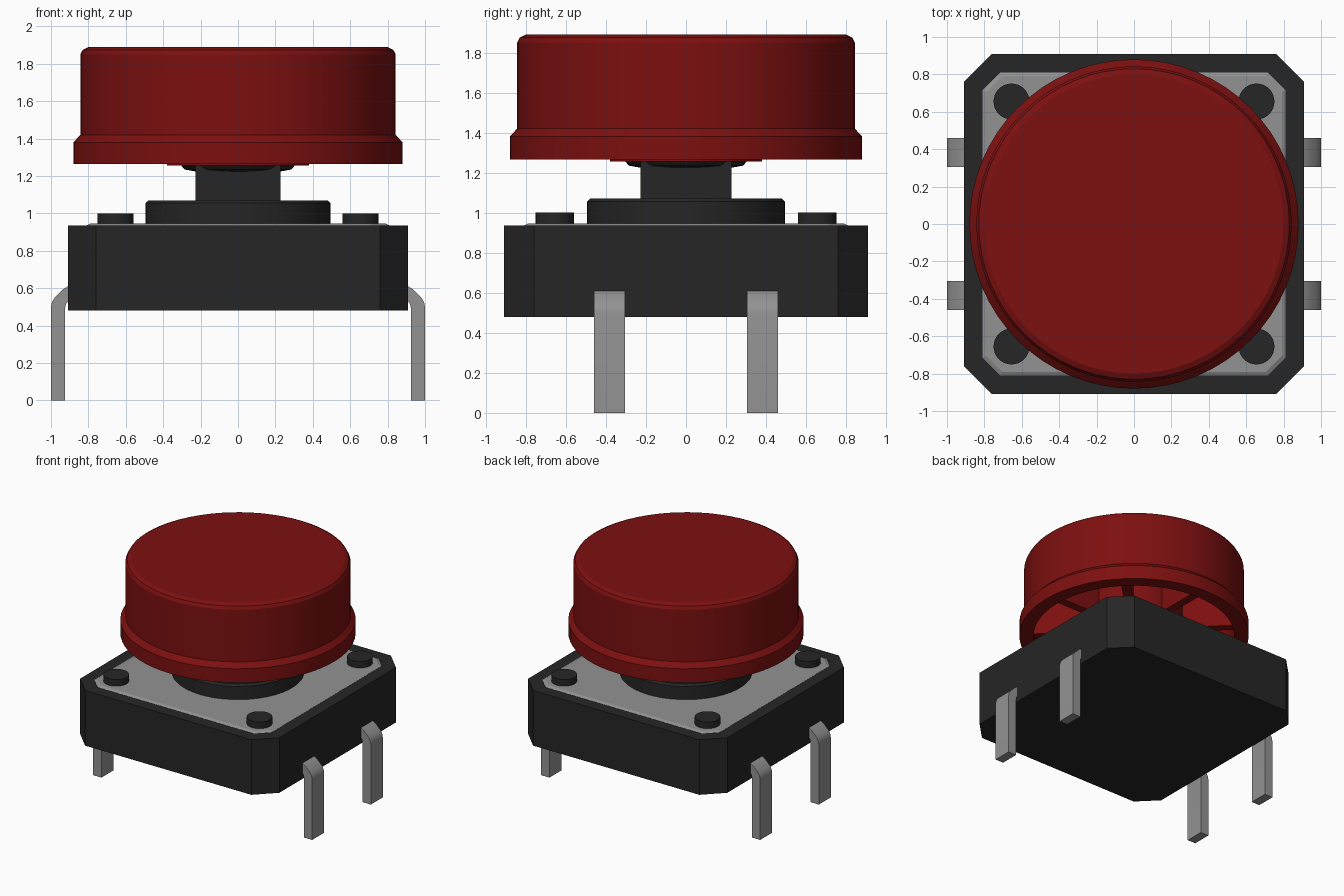
import bpy, bmesh, math
from mathutils import Matrix

cube = bpy.data.objects.get("Cube")
if cube:
    bpy.data.objects.remove(cube, do_unlink=True)


def material(name, rgb):
    m = bpy.data.materials.new(name)
    m.use_nodes = True
    m.diffuse_color = (*rgb, 1)
    m.node_tree.nodes["Principled BSDF"].inputs["Base Color"].default_value = (*rgb, 1)
    return m


RED = material("dark red plastic", (0.205, 0.005, 0.005))
BLACK = material("black plastic", (0.019, 0.019, 0.019))
GREY = material("grey metal", (0.29, 0.29, 0.29))


def finish(name, bm, mat, smooth=False):
    bmesh.ops.recalc_face_normals(bm, faces=bm.faces)
    mesh = bpy.data.meshes.new(name)
    bm.to_mesh(mesh)
    bm.free()
    mesh.materials.append(mat)
    ob = bpy.data.objects.new(name, mesh)
    bpy.context.collection.objects.link(ob)
    if smooth:
        bpy.ops.object.select_all(action='DESELECT')
        ob.select_set(True)
        bpy.context.view_layer.objects.active = ob
        bpy.ops.object.shade_smooth_by_angle(angle=math.radians(25))
    return ob


def lathe(name, profile, mat, centre=(0, 0), steps=64):
    """Spin a closed (radius, z) profile that starts and ends on the axis."""
    bm = bmesh.new()
    verts = [bm.verts.new((r, 0, z)) for r, z in profile]
    edges = [bm.edges.new(p) for p in zip(verts, verts[1:])]
    bmesh.ops.spin(bm, geom=verts + edges, cent=(0, 0, 0), axis=(0, 0, 1),
                   angle=math.tau, steps=steps, use_duplicate=False)
    bmesh.ops.remove_doubles(bm, verts=bm.verts, dist=1e-5)
    bmesh.ops.translate(bm, verts=bm.verts, vec=(*centre, 0))
    return finish(name, bm, mat, True)


def loft(name, rings, mat):
    """Stack clipped-corner squares given as (half width, corner start, z)."""
    bm = bmesh.new()
    loops = []
    for h, c, z in rings:
        pts = [(h, -c), (h, c), (c, h), (-c, h), (-h, c), (-h, -c), (-c, -h), (c, -h)]
        loops.append([bm.verts.new((x, y, z)) for x, y in pts])
    for low, high in zip(loops, loops[1:]):
        for i in range(8):
            j = (i + 1) % 8
            bm.faces.new((low[i], low[j], high[j], high[i]))
    bm.faces.new(loops[0][::-1])
    bm.faces.new(loops[-1])
    return finish(name, bm, mat)


def box(name, size, matrix, mat):
    bm = bmesh.new()
    bmesh.ops.create_cube(bm, size=1, matrix=matrix @ Matrix.Diagonal((*size, 1)))
    return finish(name, bm, mat)


# Housing and metal cover plate
loft("housing", [(0.91, 0.76, 0.48), (0.91, 0.76, 0.935)], BLACK)
loft("cover_plate", [(0.81, 0.715, 0.93), (0.81, 0.715, 0.936), (0.79, 0.705, 0.946)], GREY)

# Corner rivets
for i, (sx, sy) in enumerate([(1, 1), (-1, 1), (-1, -1), (1, -1)]):
    lathe(f"rivet_{i + 1}", [(0, 0.93), (0.096, 0.93), (0.096, 1.0), (0, 1.0)],
          BLACK, (0.655 * sx, 0.655 * sy), 32)

# Collar, square stem and flange
lathe("collar", [(0, 0.93), (0.495, 0.93), (0.495, 1.055), (0.48, 1.07), (0, 1.07)], BLACK)
box("stem", (0.455, 0.455, 0.36), Matrix.Translation((0, 0, 1.22)), BLACK)
lathe("stem_flange", [(0, 1.225), (0.23, 1.225), (0.285, 1.235), (0.305, 1.257), (0, 1.257)], BLACK)

# Hollow button cap with hub and ribs underneath
lathe("button_cap", [(0, 1.89), (0.80, 1.89), (0.83, 1.875), (0.843, 1.85), (0.843, 1.42),
                     (0.88, 1.38), (0.88, 1.265), (0.77, 1.265), (0.77, 1.75), (0, 1.75)], RED)
lathe("cap_hub", [(0, 1.255), (0.38, 1.255), (0.38, 1.76), (0, 1.76)], RED)
for i in range(8):
    turn = Matrix.Rotation(i * math.tau / 8, 4, 'Z')
    box(f"cap_rib_{i + 1}", (0.44, 0.07, 0.46),
        turn @ Matrix.Translation((0.57, 0, 1.53)), RED)

# Bent legs, two on each side
LEG = [(1.0, 0), (1.0, 0.5), (0.995, 0.525), (0.98, 0.55), (0.935, 0.595), (0.91, 0.61),
       (0.86, 0.615), (0.86, 0.54), (0.905, 0.535), (0.92, 0.515), (0.925, 0.49), (0.925, 0)]
for side, sx in (("left", 1), ("right", -1)):
    for end, y in (("front", -0.3825), ("back", 0.3825)):
        bm = bmesh.new()
        face = bm.faces.new([bm.verts.new((sx * x, y - 0.078, z)) for x, z in LEG])
        new = bmesh.ops.extrude_face_region(bm, geom=[face])["geom"]
        bmesh.ops.translate(bm, vec=(0, 0.156, 0),
                            verts=[v for v in new if isinstance(v, bmesh.types.BMVert)])
        finish(f"{side}_{end}_leg", bm, GREY, True)
